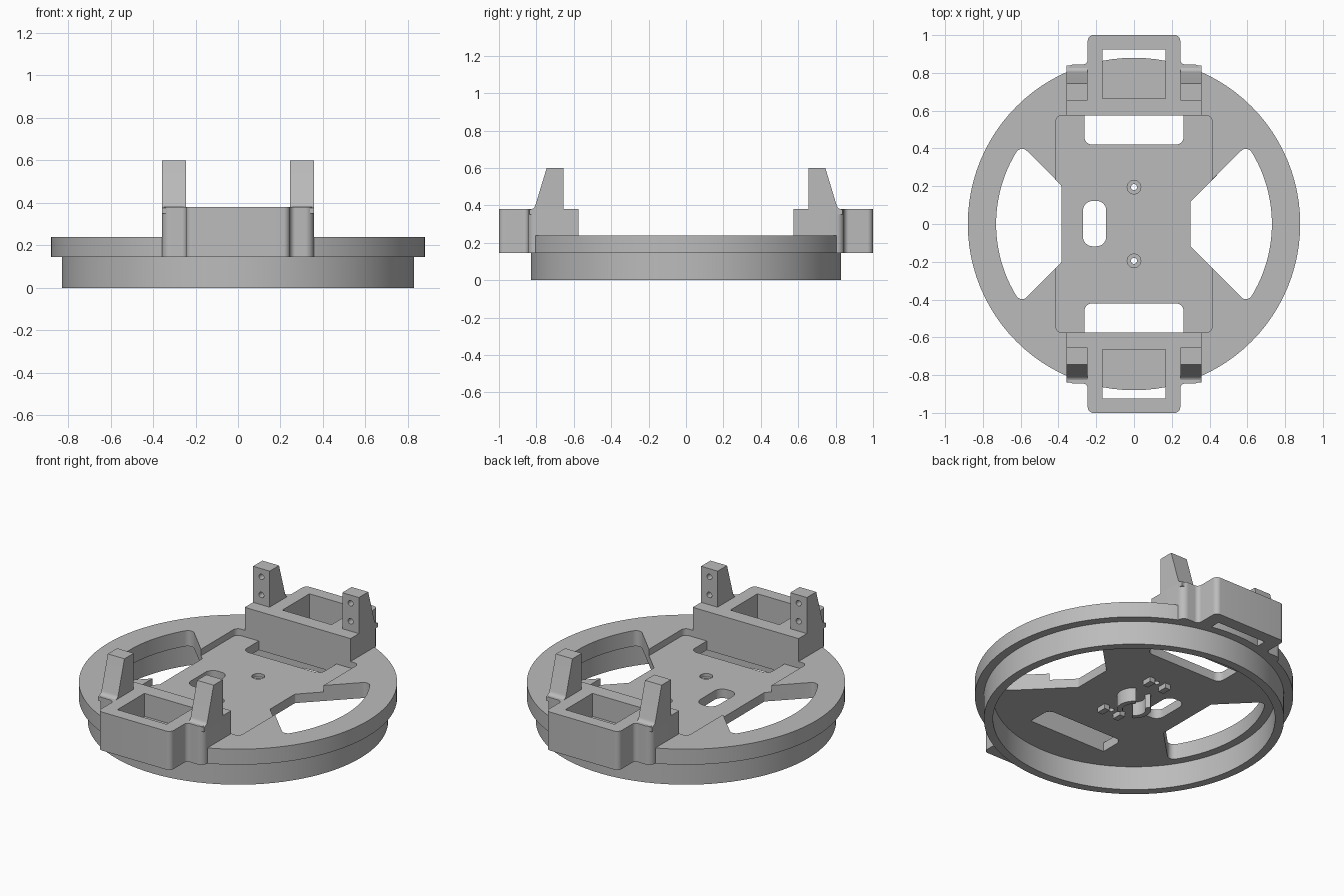
import bpy
import bmesh
from math import cos, sin, pi, radians, tan
from mathutils import Vector

if "Cube" in bpy.data.objects:
    bpy.data.objects.remove(bpy.data.objects["Cube"], do_unlink=True)

grey = bpy.data.materials.new("plain grey")
grey.use_nodes = True
COLOUR = (0.5, 0.5, 0.5, 1)
grey.diffuse_color = COLOUR
grey.node_tree.nodes["Principled BSDF"].inputs["Base Color"].default_value = COLOUR

# Heights shared by several parts
FLOOR, RECESS, DECK, BLOCK, TOP = 0.145, 0.20, 0.24, 0.38, 0.60


def arc(r, a0=0, a1=2 * pi, n=96, centre=(0, 0)):
    return [(centre[0] + r * cos(a0 + (a1 - a0) * i / n),
             centre[1] + r * sin(a0 + (a1 - a0) * i / n)) for i in range(n + 1)]


def circle(r, n=96, centre=(0, 0)):
    return arc(r, n=n, centre=centre)[:-1]


def rounded(corners, steps=6):
    """Outline from (x, y, radius) corners, each rounded by its radius."""
    out = []
    for i, (x, y, r) in enumerate(corners):
        p = Vector((x, y))
        if r == 0:
            out.append(p)
            continue
        u = (Vector(corners[i - 1][:2]) - p).normalized()
        v = (Vector(corners[(i + 1) % len(corners)][:2]) - p).normalized()
        half = u.angle(v) / 2
        c = p + (u + v).normalized() * r / sin(half)
        s, e = p + u * r / tan(half) - c, p + v * r / tan(half) - c
        out += [c + ((s * (1 - k / steps) + e * k / steps).normalized() * r)
                for k in range(steps + 1)]
    return out


def box_outline(x0, x1, y0, y1, r=0):
    return rounded([(x0, y0, r), (x1, y0, r), (x1, y1, r), (x0, y1, r)])


def prism(name, outline, lo, hi, axis="z"):
    """Extrude an outline along an axis."""
    place = {"z": lambda a, b, h: (a, b, h),
             "x": lambda a, b, h: (h, a, b),
             "y": lambda a, b, h: (a, h, b)}[axis]
    bm = bmesh.new()
    rings = [[bm.verts.new(place(p[0], p[1], h)) for p in outline] for h in (lo, hi)]
    n = len(outline)
    for ring in rings:
        bm.faces.new(ring)
    for i in range(n):
        j = (i + 1) % n
        bm.faces.new((rings[0][i], rings[0][j], rings[1][j], rings[1][i]))
    bmesh.ops.recalc_face_normals(bm, faces=bm.faces)
    mesh = bpy.data.meshes.new(name)
    bm.to_mesh(mesh)
    bm.free()
    mesh.materials.append(grey)
    ob = bpy.data.objects.new(name, mesh)
    bpy.context.collection.objects.link(ob)
    return ob


def cut(target, outline, lo, hi, axis="z"):
    """Subtract an extruded outline from a part."""
    tool = prism("cutter", outline, lo, hi, axis)
    tool.hide_render = True
    mod = target.modifiers.new("cut", "BOOLEAN")
    mod.operation, mod.solver, mod.object = "DIFFERENCE", "EXACT", tool
    bpy.context.view_layer.objects.active = target
    bpy.ops.object.modifier_apply(modifier=mod.name)
    bpy.data.objects.remove(tool, do_unlink=True)


parts = []

# Lower ring wall
ring = prism("lower_ring", circle(0.83), 0, FLOOR)
cut(ring, circle(0.78), -0.1, 0.3)
parts.append(ring)

# Round deck with a shallow rectangular recess
deck = prism("round_deck", circle(0.88), FLOOR, DECK)
cut(deck, box_outline(-0.413, 0.413, -0.575, 0.575, 0.03), RECESS, 0.4)

# Side windows: straight inner edge, diagonals, curved outer edge
for side, inner in ((1, 0.30), (-1, 0.385)):
    reach, tip = inner - 0.18, (0.598, 0.418)
    corners = [(inner, reach, 0.012), (inner, -reach, 0.012), (tip[0], -tip[1], 0.035)]
    corners += [(x, y, 0) for x, y in arc(0.73, radians(-31), radians(31), 24)]
    corners.append((tip[0], tip[1], 0.035))
    cut(deck, [(side * p[0], p[1]) for p in rounded(corners)], 0, 0.4)

# Cable slot
cut(deck, box_outline(-0.27, -0.147, -0.118, 0.122, 0.05), 0, 0.4)

for s in (1, -1):
    # Wide slot beside each holder, rounded on its inner corners
    slot = rounded([(-0.262, 0.575, 0), (-0.262, 0.42, 0.04),
                    (0.262, 0.42, 0.04), (0.262, 0.575, 0)])
    cut(deck, [(p[0], s * p[1]) for p in slot], 0, 0.4)
    # Countersunk screw hole
    cut(deck, circle(0.016, 24, (0, s * 0.195)), 0, 0.4)
    cut(deck, circle(0.036, 32, (0, s * 0.195)), RECESS - 0.02, 0.4)
parts.append(deck)

for s, end in ((1, "back"), (-1, "front")):
    # Holder block with shoulders and an open pocket
    half = [(0.357, 0.575, 0), (0.357, 0.845, 0.04), (0.245, 0.845, 0.025), (0.245, 1.0, 0.03)]
    outline = rounded(half + [(-x, y, r) for x, y, r in reversed(half)])
    holder = prism(end + "_holder", [(p[0], s * p[1]) for p in outline], FLOOR, BLOCK)
    cut(holder, box_outline(-0.166, 0.166, *sorted((s * 0.665, s * 0.925))), 0, 0.5)
    parts.append(holder)

    # Tapered posts with two blind screw holes on the inner face
    profile = rounded([(0.655, BLOCK - 0.03, 0), (0.655, TOP, 0), (0.745, TOP, 0),
                       (0.81, 0.385, 0.03), (0.838, 0.376, 0), (0.838, BLOCK - 0.03, 0)])
    for x, name in ((0.301, "left"), (-0.301, "right")):
        post = prism(f"{end}_{name}_post", [(s * p[0], p[1]) for p in profile],
                     x - 0.056, x + 0.056, "x")
        for z in (0.44, 0.55):
            cut(post, circle(0.017, 20, (x, z)), *sorted((s * 0.6, s * 0.715)), "y")
        parts.append(post)

    # Small guide lugs under the deck, either side of each screw hole
    for x in (0.055, -0.055):
        parts.append(prism(end + "_guide_lug",
                           box_outline(x - 0.018, x + 0.018, s * 0.195 - 0.03, s * 0.195 + 0.03),
                           FLOOR - 0.03, FLOOR))

# Split hub under the deck
for a in (0, pi):
    hub = arc(0.095, a - 1.0, a + 1.0, 16) + arc(0.065, a + 1.0, a - 1.0, 16)
    parts.append(prism("hub_segment", hub, FLOOR - 0.085, FLOOR))

# Smooth the curved walls and keep the corners crisp
bpy.ops.object.select_all(action="DESELECT")
for ob in parts:
    ob.select_set(True)
bpy.context.view_layer.objects.active = deck
bpy.ops.object.shade_smooth_by_angle(angle=radians(25))
